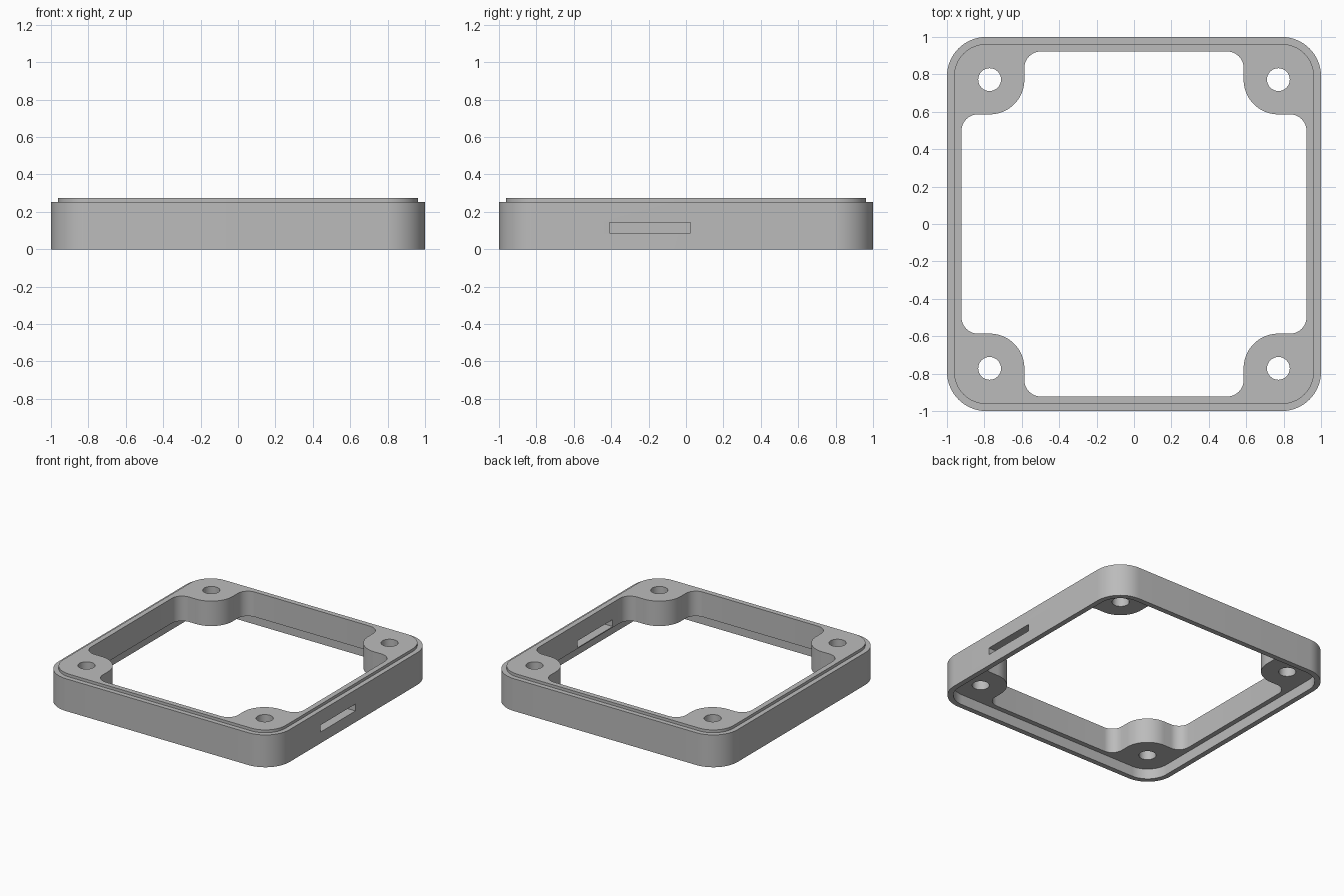
import bpy, bmesh
from math import cos, sin, radians

cube = bpy.data.objects.get("Cube")
if cube:
    bpy.data.objects.remove(cube, do_unlink=True)

grey = bpy.data.materials.new("plain_grey")
grey.use_nodes = True
grey.diffuse_color = (0.5, 0.5, 0.5, 1)
grey.node_tree.nodes["Principled BSDF"].inputs["Base Color"].default_value = (0.5, 0.5, 0.5, 1)

HOLE = 0.772       # screw hole centre on both axes
WALL = 0.922       # inner face of the walls
TOP, LEDGE, RECESS = 0.275, 0.253, 0.08


def arc(cx, cy, r, start, end, steps=12):
    angles = [radians(start + (end - start) * i / steps) for i in range(steps + 1)]
    return [(cx + r * cos(a), cy + r * sin(a)) for a in angles]


def four_corners(corner):
    """Repeat the outline of the +x +y corner by quarter turns."""
    points = []
    for _ in range(4):
        points += corner
        corner = [(-y, x) for x, y in corner]
    return points


def rounded_square(half, radius):
    return four_corners(arc(half - radius, half - radius, radius, 0, 90, 16))


def prism(name, outline, z0, z1):
    bm = bmesh.new()
    face = bm.faces.new([bm.verts.new((x, y, z0)) for x, y in outline])
    moved = bmesh.ops.extrude_face_region(bm, geom=[face])["geom"]
    verts = [v for v in moved if isinstance(v, bmesh.types.BMVert)]
    bmesh.ops.translate(bm, verts=verts, vec=(0, 0, z1 - z0))
    bmesh.ops.recalc_face_normals(bm, faces=bm.faces[:])
    mesh = bpy.data.meshes.new(name)
    bm.to_mesh(mesh)
    bm.free()
    mesh.materials.append(grey)
    obj = bpy.data.objects.new(name, mesh)
    bpy.context.collection.objects.link(obj)
    return obj


def combine(target, tool, operation):
    mod = target.modifiers.new(operation.lower(), 'BOOLEAN')
    mod.operation, mod.solver, mod.object = operation, 'EXACT', tool
    bpy.context.view_layer.objects.active = target
    bpy.ops.object.modifier_apply(modifier=mod.name)
    bpy.data.objects.remove(tool, do_unlink=True)


# Outer body with the raised mating lip
frame = prism("enclosure_frame", rounded_square(1, 0.21), 0, LEDGE)
combine(frame, prism("lip", rounded_square(0.963, 0.175), RECESS + 0.05, TOP), 'UNION')

# Recess underneath that takes the lip of a matching frame
combine(frame, prism("recess", rounded_square(0.96, 0.172), -0.1, RECESS), 'DIFFERENCE')

# Central opening, leaving a filleted screw boss in each corner
fillet, boss = 0.087, 0.186
edge = HOLE - boss
opening = (arc(WALL - fillet, edge - fillet, fillet, 0, 90)
           + arc(HOLE, HOLE, boss, 270, 180, 20)
           + arc(edge - fillet, WALL - fillet, fillet, 0, 90))
combine(frame, prism("opening", four_corners(opening), -0.2, 0.5), 'DIFFERENCE')

# Screw holes
for sx in (-1, 1):
    for sy in (-1, 1):
        hole = arc(sx * HOLE, sy * HOLE, 0.061, 0, 360, 32)[:-1]
        combine(frame, prism("screw_hole", hole, -0.2, 0.5), 'DIFFERENCE')

# Cable slot through the left wall
slot = [(0.85, -0.41), (1.1, -0.41), (1.1, 0.025), (0.85, 0.025)]
combine(frame, prism("slot", slot, 0.088, 0.142), 'DIFFERENCE')

bpy.ops.object.select_all(action='DESELECT')
frame.select_set(True)
bpy.context.view_layer.objects.active = frame
bpy.ops.object.shade_smooth_by_angle(angle=radians(30))
